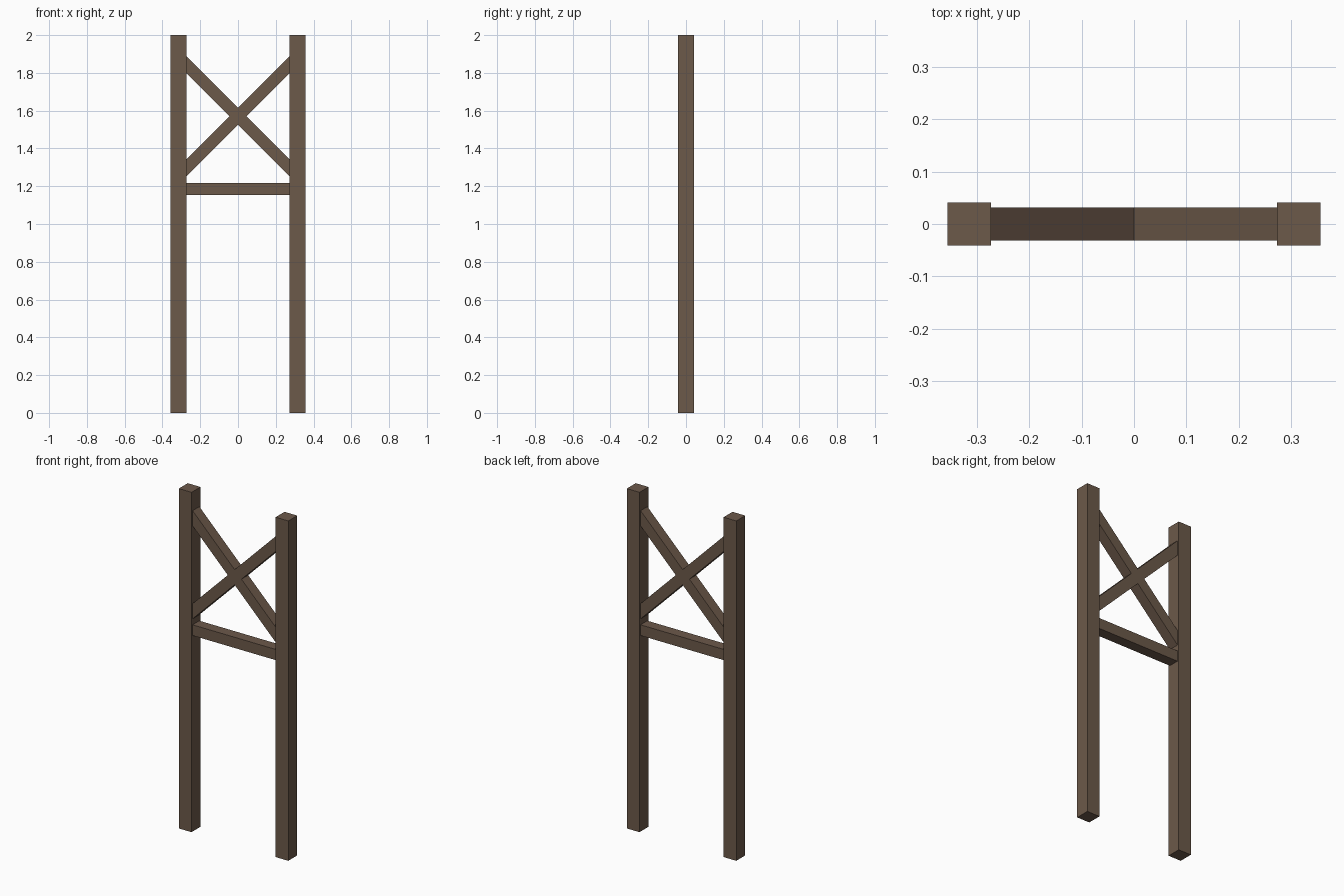
import bpy
from math import radians, sqrt

if "Cube" in bpy.data.objects:
    bpy.data.objects.remove(bpy.data.objects["Cube"])

POST = 0.083      # post thickness
BEAM = 0.063      # rail and brace thickness
POST_X = 0.315    # post centre line

wood = bpy.data.materials.new("dark_wood")
wood.diffuse_color = (0.15, 0.1, 0.068, 1)
wood.use_nodes = True
wood.node_tree.nodes["Principled BSDF"].inputs["Base Color"].default_value = wood.diffuse_color


def beam(name, size, location, tilt=0):
    bpy.ops.mesh.primitive_cube_add(size=1, location=location)
    ob = bpy.context.object
    ob.name = name
    ob.scale = size
    bpy.ops.object.transform_apply(location=False, rotation=False, scale=True)
    ob.rotation_euler.y = radians(tilt)
    ob.data.materials.append(wood)
    return ob


# Upright posts and crossed braces, one per side
for side, s in (("left", -1), ("right", 1)):
    beam(side + "_post", (POST, POST, 2), (s * POST_X, 0, 1))
    beam(side + "_cross_brace", (2 * POST_X * sqrt(2), BEAM, BEAM),
         (0, 0, 1.57), s * 45)

# Horizontal rail, ends let into the posts
beam("cross_rail", (2 * POST_X, BEAM, BEAM), (0, 0, 1.185))
